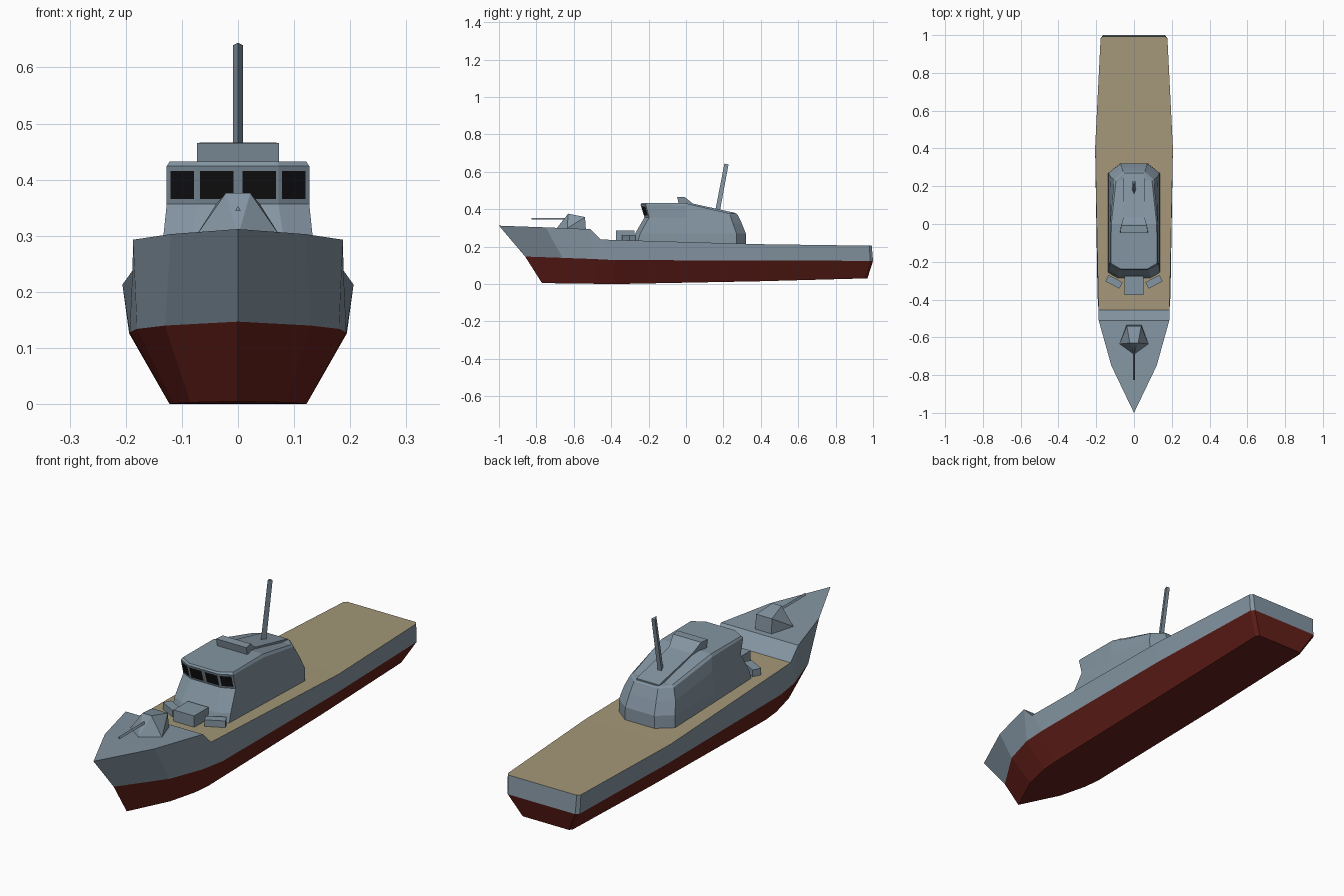
import bpy, bmesh, math
from mathutils import Vector, Matrix

if "Cube" in bpy.data.objects:
    bpy.data.objects.remove(bpy.data.objects["Cube"])


def material(name, rgb):
    m = bpy.data.materials.new(name)
    m.diffuse_color = (*rgb, 1)
    m.use_nodes = True
    m.node_tree.nodes["Principled BSDF"].inputs["Base Color"].default_value = m.diffuse_color
    return m


GREY = material("blue_grey_paint", (.23, .30, .36))
RED = material("red_antifouling", (.13, .014, .01))
TAN = material("tan_deck", (.37, .31, .19))
DARK = material("window_glass", (.006, .006, .007))


def finish(name, bm, *mats):
    bmesh.ops.remove_doubles(bm, verts=bm.verts, dist=1e-5)
    bmesh.ops.dissolve_degenerate(bm, edges=bm.edges, dist=1e-5)
    bmesh.ops.recalc_face_normals(bm, faces=bm.faces)
    me = bpy.data.meshes.new(name)
    bm.to_mesh(me)
    bm.free()
    for m in mats:
        me.materials.append(m)
    ob = bpy.data.objects.new(name, me)
    bpy.context.collection.objects.link(ob)
    return ob


def shell(bm, rows, mats):
    """Stack mirrored half outlines (bow to stern); mats = bottom, walls..., top."""
    def quad(pts, m):
        uniq = list(dict.fromkeys(tuple(p) for p in pts))
        if len(uniq) > 2:
            bm.faces.new([bm.verts.new(p) for p in uniq]).material_index = m
    flip = lambda p: (-p[0] + 0.0, p[1], p[2])
    n = len(rows[0])
    for k in range(len(rows) - 1):
        a, b = rows[k], rows[k + 1]
        for i in range(n - 1):
            q = [a[i], a[i + 1], b[i + 1], b[i]]
            quad(q, mats[k + 1])
            quad([flip(p) for p in q], mats[k + 1])
        for i in (0, n - 1):
            quad([a[i], flip(a[i]), flip(b[i]), b[i]], mats[k + 1])
    for row, m in ((rows[0], mats[0]), (rows[-1], mats[-1])):
        for i in range(n - 1):
            mm = m[i] if isinstance(m, list) else m
            quad([row[i], row[i + 1], flip(row[i + 1]), flip(row[i])], mm)


# Hull: keel, waterline and deck edge
keel = [(0, -.77, .005), (.085, -.59, .003), (.115, -.46, .001), (.122, -.38, 0),
        (.124, .4, .015), (.122, .955, .03), (.112, .97, .03)]
waterline = [(0, -.86, .147), (.13, -.66, .14), (.18, -.5, .134), (.193, -.38, .128),
             (.194, .4, .126), (.176, .985, .124), (.163, 1.0, .124)]
deck_edge = [(0, -1, .312), (.12, -.75, .303), (.187, -.51, .293), (.188, -.455, .238),
             (.206, .4, .213), (.177, .98, .205), (.166, .993, .205)]
bm = bmesh.new()
shell(bm, [keel, waterline, deck_edge], [0, 0, 1, [1, 1, 1, 2, 2, 2]])
finish("hull", bm, RED, GREY, TAN)

# Superstructure with bridge front and sloping aft roof
sill = [(.072, -.222, .357), (.127, -.197, .357), (.127, 0, .357), (.124, .25, .325), (.064, .298, .325)]
brow = [(.072, -.243, .424), (.127, -.215, .424), (.127, 0, .42), (.105, .235, .37), (.058, .277, .37)]
bm = bmesh.new()
shell(bm, [
    [(.09, -.293, .21), (.137, -.262, .21), (.137, 0, .2), (.137, .27, .2), (.072, .32, .2)],
    [(.085, -.272, .27), (.136, -.245, .27), (.136, 0, .27), (.136, .27, .27), (.07, .32, .27)],
    sill, brow,
    [(.07, -.238, .432), (.122, -.208, .432), (.12, 0, .432), (.095, .23, .378), (.052, .27, .376)],
], [0] * 6)
finish("superstructure", bm, GREY)

# Raised roof housing
bm = bmesh.new()
shell(bm, [
    [(.073, -.035, .41), (.06, .01, .41), (.055, .04, .39), (.055, .27, .35)],
    [(.073, -.047, .465), (.068, -.008, .466), (.056, .037, .43), (.055, .265, .38)],
], [0, 0, 0])
finish("roof_housing", bm, GREY)

# Bridge windows, laid just in front of the bridge panels
bm = bmesh.new()


def window(bl, br, tl, tr, u0, u1, v0=.14, v1=.88):
    bl, br, tl, tr = map(Vector, (bl, br, tl, tr))
    nrm = (br - bl).cross(tl - bl).normalized()
    if nrm.y > 0:
        nrm = -nrm
    at = lambda u, v: bl.lerp(br, u).lerp(tl.lerp(tr, u), v) + nrm * .0015
    for s in (1, -1):
        bm.faces.new([bm.verts.new((p.x * s, p.y, p.z)) for p in
                      (at(u0, v0), at(u1, v0), at(u1, v1), at(u0, v1))])


mid_low, mid_high = (0, -.222, .357), (0, -.243, .424)
window(mid_low, sill[0], mid_high, brow[0], .11, .94)
window(sill[0], sill[1], brow[0], brow[1], .1, .87)
finish("bridge_windows", bm, DARK)


def hull_of(name, pts):
    bm = bmesh.new()
    for p in pts:
        bm.verts.new(p)
    bmesh.ops.convex_hull(bm, input=bm.verts)
    bmesh.ops.dissolve_limit(bm, angle_limit=.02, verts=bm.verts, edges=bm.edges)
    return finish(name, bm, GREY)


# Gun turret: wedge-fronted faceted block
half = [(.076, -.635, .298), (.04, -.535, .29), (.022, -.63, .376), (.038, -.54, .358)]
hull_of("gun_turret", [(0, -.69, .3)] + half + [(-x, y, z) for x, y, z in half])


# Three-sided tapered poles for gun barrel and mast
def pole(name, start, end, r0, r1, ry):
    hull_of(name, [Vector(c) + r * (ax * math.cos(a) + ay * math.sin(a) * ry)
                   for c, r, ax, ay in ((start, r0, Vector((1, 0, 0)), None or up(start, end)),
                                        (end, r1, Vector((1, 0, 0)), up(start, end)))
                   for a in (math.pi / 2, math.pi * 7 / 6, math.pi * 11 / 6)])


def up(a, b):
    return (Vector(b) - Vector(a)).cross(Vector((1, 0, 0))).normalized() * (1 if a[2] == b[2] else -1) * \
        (-1 if a[2] == b[2] and b[1] > a[1] else 1)


pole("gun_barrel", (0, -.6, .347), (0, -.825, .347), .006, .006, 1)
pole("mast", (0, .17, .375), (0, .22, .641), .011, .010, 1.5)


# Deck lockers in front of the bridge
def box(name, loc, size, angle=0):
    bm = bmesh.new()
    bmesh.ops.create_cube(bm, size=1, matrix=Matrix.Translation(loc) @ Matrix.Rotation(angle, 4, 'Z')
                          @ Matrix.Diagonal((*size, 1)))
    finish(name, bm, GREY)


box("centre_locker", (0, -.325, .255), (.1, .1, .06))
for s, side in ((1, "left"), (-1, "right")):
    box(side + "_locker", (.106 * s, -.306, .245), (.084, .038, .036), s * math.radians(28))
